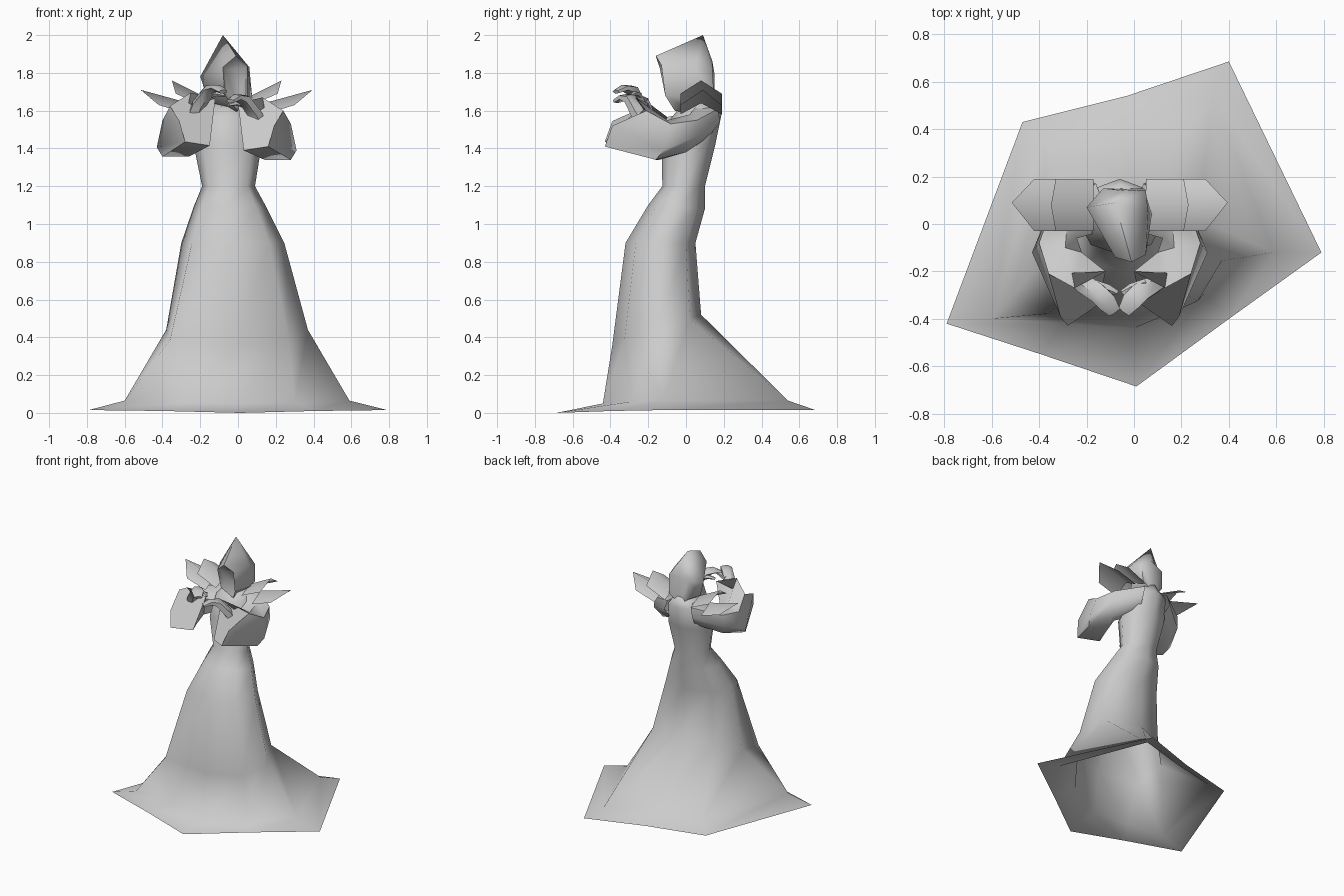
import bpy, bmesh, math
from mathutils import Vector

CX = -0.06  # centre line of the upper body


def make(name, verts, faces, angle=50):
    bm = bmesh.new()
    vs = [bm.verts.new(v) for v in verts]
    for f in faces:
        bm.faces.new([vs[i] for i in f])
    bmesh.ops.recalc_face_normals(bm, faces=bm.faces)
    me = bpy.data.meshes.new(name)
    bm.to_mesh(me)
    bm.free()
    ob = bpy.data.objects.new(name, me)
    bpy.context.collection.objects.link(ob)
    bpy.ops.object.select_all(action='DESELECT')
    ob.select_set(True)
    bpy.context.view_layer.objects.active = ob
    bpy.ops.object.shade_smooth_by_angle(angle=math.radians(angle))
    return ob


def loft(name, rings, caps=(False, False), angle=50):
    n = len(rings[0])
    faces = [(r * n + i, r * n + (i + 1) % n, (r + 1) * n + (i + 1) % n, (r + 1) * n + i)
             for r in range(len(rings) - 1) for i in range(n)]
    if caps[0]:
        faces.append(tuple(range(n)))
    if caps[1]:
        faces.append(tuple(range((len(rings) - 1) * n, len(rings) * n)))
    return make(name, [v for r in rings for v in r], faces, angle)


def side(pts, s, dz=0.0):
    return [(CX + s * u, y, z + dz) for u, y, z in pts]


def tube(name, path, sides=5):
    # path entries: point, half width, half thickness
    rings = []
    for i, (p, w, t) in enumerate(path):
        d = Vector(path[min(i + 1, len(path) - 1)][0]) - Vector(path[max(i - 1, 0)][0])
        d.normalize()
        a = d.cross(Vector((0, 0, 1))).normalized()
        b = a.cross(d)
        rings.append([Vector(p) + a * w * math.cos(k * math.tau / sides)
                      + b * t * math.sin(k * math.tau / sides) for k in range(sides)])
    return loft(name, rings, (True, True))


# Robe: eight-sided rings, order left, front, right, back
def ring(xl, xr, yf, yb, zf, zb, push=(1, 1, 1, 1)):
    cx, cy = (xl + xr) / 2, (yf + yb) / 2
    rx, ry = (xr - xl) / 2, (yb - yf) / 2
    out = []
    for k in range(8):
        a = math.pi + k * math.pi / 4
        f = (1 + math.sin(a)) / 2
        m = push[k // 2] if k % 2 else 1  # diagonals: FL, FR, BR, BL
        out.append((cx + rx * m * math.cos(a), cy + ry * m * math.sin(a), zf + (zb - zf) * f))
    return out


hem = [(-.79, -.42, .015), (-.39, -.55, .01), (.01, -.685, 0), (.40, -.40, .01),
       (.79, -.12, .015), (.40, .685, .015), (-.03, .54, .015), (-.47, .43, .015)]
flare = [(-.60, -.40, .065), (-.30, -.42, .055), (0, -.44, .05), (.30, -.29, .06),
         (.59, -.12, .065), (.33, .54, .065), (-.02, .44, .065), (-.38, .36, .065)]
body = [hem, flare] + [ring(*r) for r in (
    (-.38, .37, -.39, .08, .36, .52, (1.34, 1.03, 1.05, .85)),
    (-.30, .245, -.32, .05, .90, .90, (1.12, 1, 1.03, .97)),
    (-.235, .15, -.20, .10, 1.10, 1.08, (1.05, 1, 1, 1)),
    (-.19, .09, -.125, .10, 1.20, 1.20),
    (-.235, .125, -.13, .155, 1.42, 1.42),
    (-.21, .09, -.08, .19, 1.56, 1.59),
    (-.13, .02, -.03, .16, 1.62, 1.66))]
loft("robe", body, (False, True), 80)

# Hood: rings from the inner face, over the rim, to the back
rim = [(-.01, -.16, 1.89), (.05, -.13, 1.84), (.05, -.11, 1.68),
       (0, -.06, 1.60), (-.07, -.11, 1.68), (-.08, -.14, 1.83)]
crown = [(-.08, .09, 2.0), (.06, .05, 1.83), (.075, .04, 1.67),
         (-.04, .06, 1.58), (-.16, .05, 1.66), (-.20, .07, 1.78)]
back = [(-.04, .14, 1.86), (.05, .14, 1.80), (.04, .15, 1.66),
        (-.05, .15, 1.60), (-.13, .15, 1.66), (-.13, .15, 1.80)]
face = [(x * .85, y + .03, 1.75 + (z - 1.75) * .85) for x, y, z in rim]
loft("hood", [face, rim, crown, back], (True, True), 75)

# Sleeve rings: top, outer top, outer bottom, bottom, inner bottom, inner top
sleeve = [
    [(.06, .06, 1.63), (.10, .17, 1.61), (.12, .18, 1.54),
     (.10, .12, 1.46), (.06, .02, 1.45), (.04, -.02, 1.54)],
    [(.22, .02, 1.58), (.29, .06, 1.55), (.30, .05, 1.46),
     (.26, 0, 1.38), (.20, -.05, 1.39), (.18, -.06, 1.52)],
    [(.23, -.10, 1.55), (.34, -.08, 1.53), (.37, -.12, 1.39),
     (.34, -.16, 1.34), (.20, -.14, 1.34), (.16, -.12, 1.46)],
    [(.19, -.27, 1.67), (.30, -.21, 1.60), (.25, -.39, 1.52),
     (.22, -.43, 1.41), (.09, -.34, 1.39), (.06, -.20, 1.64)]]

for s, tag in ((-1, "left"), (1, "right")):
    lift = .025 if s < 0 else 0
    loft(tag + "_sleeve", [side(r, s, lift * i / 3) for i, r in enumerate(sleeve)],
         (False, True), 60)

    # Shoulder plates folded along a ridge
    for part, plate in (
        ("inner", [(.11, -.03, 1.62), (.11, .08, 1.67), (.11, .19, 1.62),
                   (.27, -.03, 1.69), (.29, .08, 1.76), (.27, .19, 1.69)]),
        ("outer", [(.20, -.03, 1.58), (.20, .08, 1.64), (.20, .19, 1.58),
                   (.36, -.03, 1.63), (.455, .09, 1.71), (.36, .19, 1.63)])):
        make(f"{tag}_{part}_shoulder_plate", side(plate, s),
             [(0, 1, 4, 3), (1, 2, 5, 4)], 80)

    # Hand with wrist, joined fingers and thumb
    dz = 0 if s < 0 else -.05

    def path(items):
        return [(side([p], s, dz)[0], w, t) for p, w, t in items]

    tube(tag + "_hand", path([((.18, -.21, 1.54), .045, .04), ((.15, -.25, 1.63), .045, .035),
                              ((.09, -.29, 1.71), .045, .03), ((.05, -.33, 1.72), .045, .018),
                              ((.02, -.37, 1.70), .03, .012)]))
    tube(tag + "_thumb", path([((.11, -.25, 1.68), .02, .02), ((.05, -.27, 1.69), .02, .014),
                               ((.01, -.29, 1.68), .012, .008)]))
